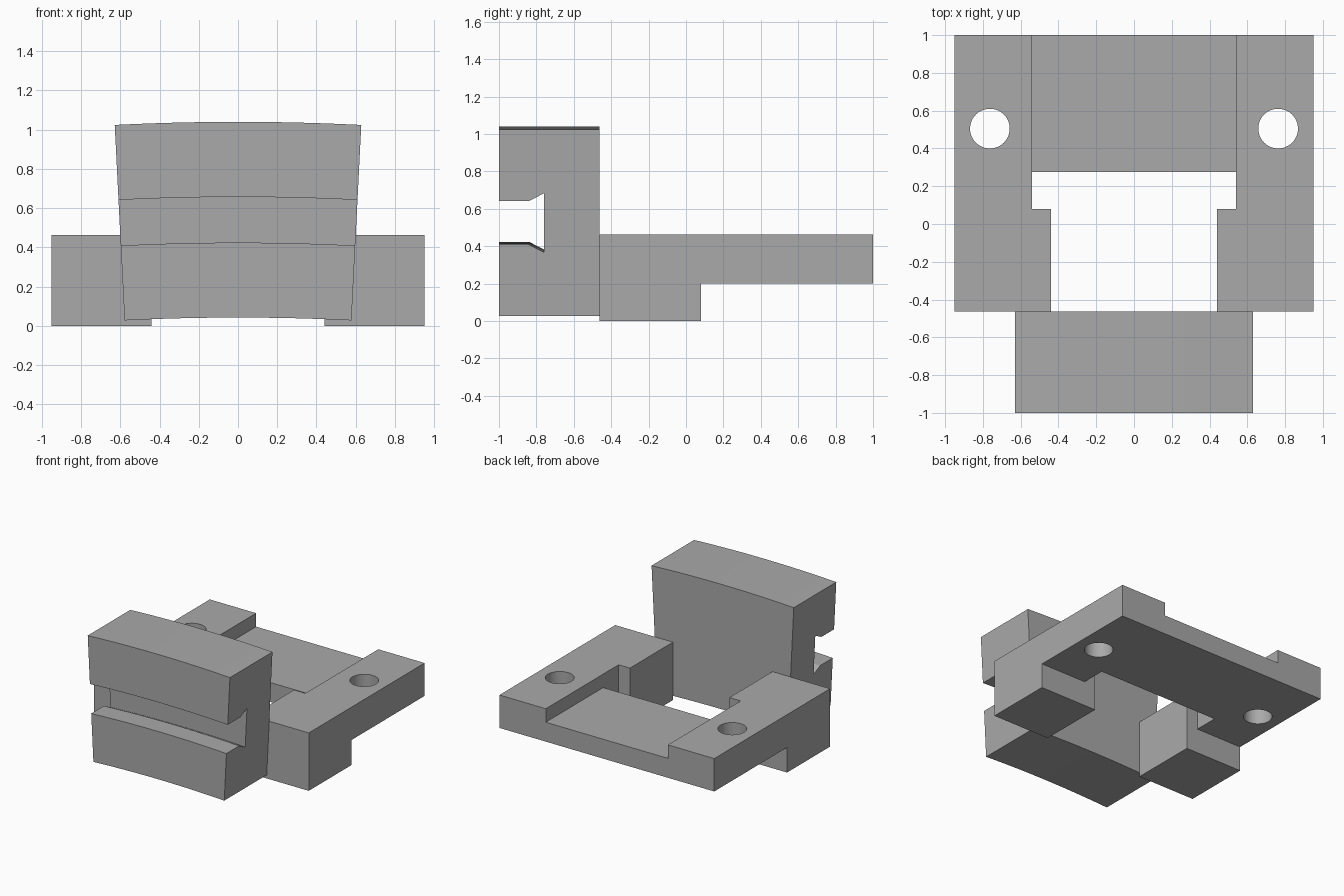
import bpy
import bmesh
import math

if "Cube" in bpy.data.objects:
    bpy.data.objects.remove(bpy.data.objects["Cube"], do_unlink=True)

grey = bpy.data.materials.new("plain grey")
grey.use_nodes = True
grey.diffuse_color = (0.4, 0.4, 0.4, 1)
grey.node_tree.nodes["Principled BSDF"].inputs["Base Color"].default_value = (0.4, 0.4, 0.4, 1)


def add_object(name, bm):
    bmesh.ops.recalc_face_normals(bm, faces=bm.faces)
    mesh = bpy.data.meshes.new(name)
    bm.to_mesh(mesh)
    bm.free()
    mesh.materials.append(grey)
    obj = bpy.data.objects.new(name, mesh)
    bpy.context.collection.objects.link(obj)
    return obj


def loft(name, rings):
    """Closed solid skinned through equal rings of points."""
    bm = bmesh.new()
    loops = [[bm.verts.new(p) for p in ring] for ring in rings]
    for a, b in zip(loops, loops[1:]):
        for i in range(len(a)):
            j = (i + 1) % len(a)
            bm.faces.new((a[i], a[j], b[j], b[i]))
    bm.faces.new(loops[0])
    bm.faces.new(loops[-1])
    return add_object(name, bm)


def prism(name, plan, z0, z1):
    return loft(name, [[(x, y, z) for x, y in plan] for z in (z0, z1)])


def rectangle(x0, x1, y0, y1):
    return [(x0, y0), (x1, y0), (x1, y1), (x0, y1)]


def circle(cx, cy, r, n=48):
    return [(cx + r * math.cos(2 * math.pi * i / n),
             cy + r * math.sin(2 * math.pi * i / n)) for i in range(n)]


def select_only(obj):
    bpy.ops.object.select_all(action="DESELECT")
    obj.select_set(True)
    bpy.context.view_layer.objects.active = obj


def cut(obj, cutter):
    cutter.hide_render = True
    mod = obj.modifiers.new("cut", "BOOLEAN")
    mod.operation = "DIFFERENCE"
    mod.solver = "EXACT"
    mod.object = cutter
    select_only(obj)
    bpy.ops.object.modifier_apply(modifier=mod.name)
    bpy.data.objects.remove(cutter, do_unlink=True)


# U-shaped mounting base, from a mirrored plan
half = [(0.54, 0.275), (0.54, 0.08), (0.44, 0.08), (0.44, -0.463), (0.95, -0.463), (0.95, 1)]
base = prism("mounting_base", half + [(-x, y) for x, y in reversed(half)], 0, 0.463)

# Undercut behind the legs, and recess on top of the rear bridge
cut(base, prism("undercut", rectangle(-1.2, 1.2, 0.08, 1.2), -0.2, 0.2))
cut(base, prism("bridge_recess", rectangle(-0.54, 0.54, 0.2, 1.2), 0.355, 0.7))

# Bolt holes
for side in (-1, 1):
    cut(base, prism("bolt_hole", circle(side * 0.763, 0.505, 0.105), 0, 0.7))

# Curved front block: slotted side profile swept about a distant y axis
profile = [(-1, 0.042), (-0.463, 0.042), (-0.463, 1.04), (-1, 1.04),
           (-1, 0.657), (-0.84, 0.657), (-0.76, 0.698),
           (-0.76, 0.383), (-0.84, 0.424), (-1, 0.424)]
centre_z, half_angle, steps = -11.49, 0.0502, 12
rings = []
for i in range(steps + 1):
    a = half_angle * (2 * i / steps - 1)
    rings.append([((z - centre_z) * math.sin(a), y,
                   centre_z + (z - centre_z) * math.cos(a)) for y, z in profile])
block = loft("slotted_front_block", rings)

for obj in (base, block):
    select_only(obj)
    bpy.ops.object.shade_smooth_by_angle(angle=math.radians(20))
